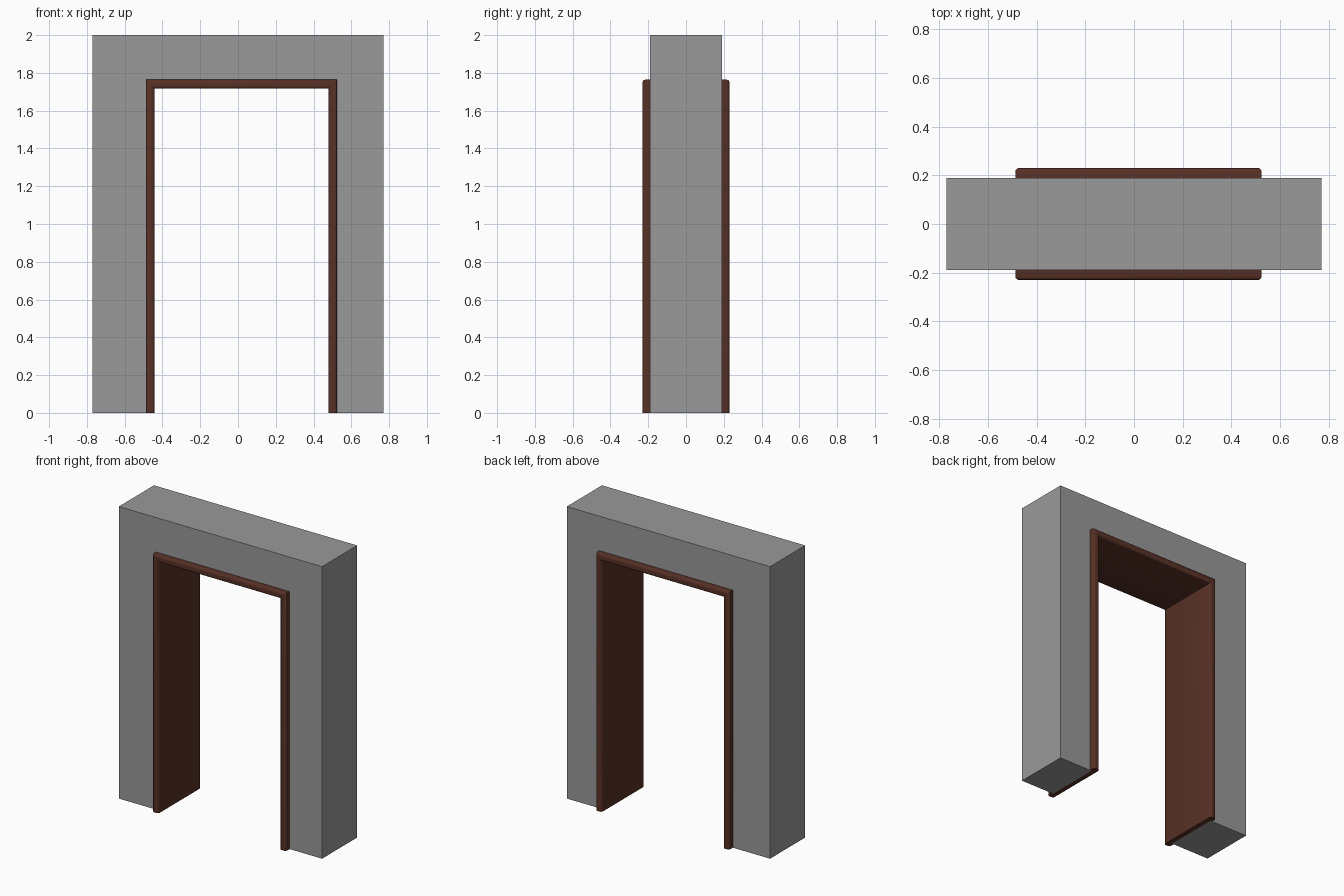
import bpy, bmesh, math

if "Cube" in bpy.data.objects:
    bpy.data.objects.remove(bpy.data.objects["Cube"])


def material(name, rgb):
    m = bpy.data.materials.new(name)
    m.diffuse_color = (*rgb, 1)
    m.use_nodes = True
    m.node_tree.nodes["Principled BSDF"].inputs["Base Color"].default_value = m.diffuse_color
    return m


def make(name, bm, mat):
    bmesh.ops.recalc_face_normals(bm, faces=bm.faces)
    me = bpy.data.meshes.new(name)
    bm.to_mesh(me)
    bm.free()
    me.materials.append(mat)
    ob = bpy.data.objects.new(name, me)
    bpy.context.collection.objects.link(ob)
    return ob


grey = material("wall grey", (0.32, 0.32, 0.32))
brown = material("dark brown wood", (0.095, 0.03, 0.019))

# Door frame limits: outer and inner edges
L, R, T, W = -0.488, 0.524, 1.764, 0.046

# Wall: arch-shaped outline extruded through its depth
X, D, H, g = 0.77, 0.19, 2.0, 0.012
bm = bmesh.new()
outline = [(-X, 0), (-X, H), (X, H), (X, 0), (R - g, 0), (R - g, T - g), (L + g, T - g), (L + g, 0)]
face = bm.faces.new([bm.verts.new((x, -D, z)) for x, z in outline])
ext = bmesh.ops.extrude_face_region(bm, geom=[face])
bmesh.ops.translate(bm, vec=(0, 2 * D, 0), verts=[v for v in ext["geom"] if isinstance(v, bmesh.types.BMVert)])
make("wall", bm, grey)

# Door frame: rounded section (inward offset, y) swept with mitres round the opening
E, r = 0.23, 0.014
section = []
for cx, cy, start in ((W - r, E - r, 0), (r, E - r, 90), (r, -E + r, 180), (W - r, -E + r, 270)):
    for i in range(4):
        a = math.radians(start + 30 * i)
        section.append((cx + r * math.cos(a), cy + r * math.sin(a)))
bm = bmesh.new()
rings = []
for x, sx, z, sz in ((L, 1, 0, 0), (L, 1, T, -1), (R, -1, T, -1), (R, -1, 0, 0)):
    rings.append([bm.verts.new((x + sx * d, y, z + sz * d)) for d, y in section])
n = len(section)
for a, b in zip(rings, rings[1:]):
    for i in range(n):
        j = (i + 1) % n
        bm.faces.new((a[i], a[j], b[j], b[i]))
bm.faces.new(rings[0])
bm.faces.new(rings[-1])
frame = make("door_frame", bm, brown)
bpy.context.view_layer.objects.active = frame
frame.select_set(True)
bpy.ops.object.shade_smooth_by_angle(angle=math.radians(40))
